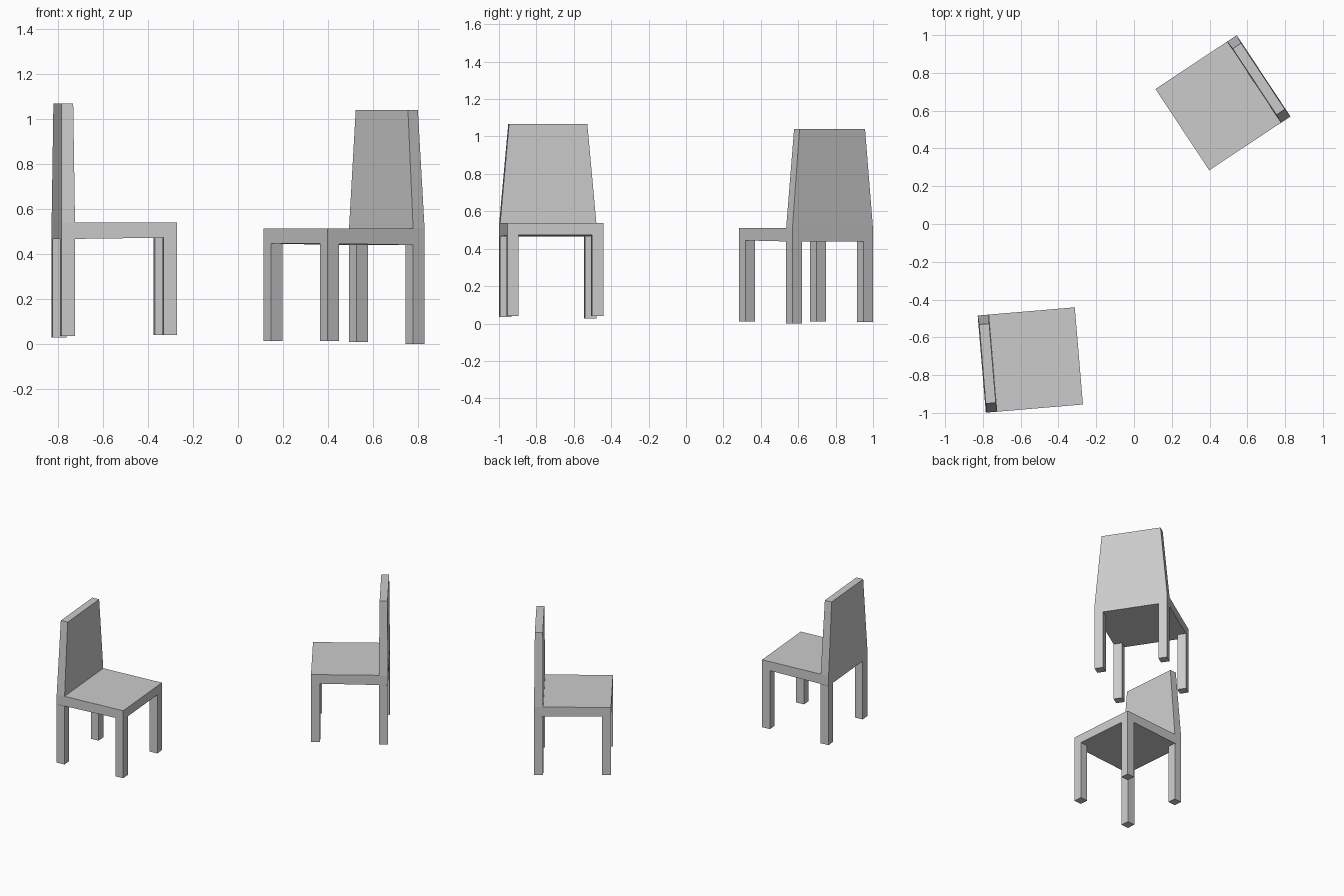
import bpy
import bmesh
from math import radians
from mathutils import Matrix

if "Cube" in bpy.data.objects:
    bpy.data.objects.remove(bpy.data.objects["Cube"])

HALF, LEG = 0.258, 0.061        # half seat size, leg / backrest thickness
TOP, BACK_TOP, TAPER = 0.511, 1.039, 0.048
UNDER_BACK, UNDER_FRONT = 0.438, 0.445


def block(name, lower, upper, matrix):
    """Six-sided solid from two matching corner loops (anticlockwise)."""
    bm = bmesh.new()
    a = [bm.verts.new(p) for p in lower]
    b = [bm.verts.new(p) for p in upper]
    bm.faces.new(a[::-1])
    bm.faces.new(b)
    for i in range(4):
        j = (i + 1) % 4
        bm.faces.new((a[i], a[j], b[j], b[i]))
    bmesh.ops.transform(bm, matrix=matrix, verts=bm.verts)
    mesh = bpy.data.meshes.new(name)
    bm.to_mesh(mesh)
    bm.free()
    bpy.context.collection.objects.link(bpy.data.objects.new(name, mesh))


def loop(x0, x1, y0, y1, z0, z1):
    """Rectangle whose height is z0 at x0 and z1 at x1."""
    return [(x0, y0, z0), (x1, y0, z1), (x1, y1, z1), (x0, y1, z0)]


def chair(label, x, y, z, angle):
    m = Matrix.Translation((x, y, z)) @ Matrix.Rotation(radians(angle), 4, 'Z')
    h = HALF

    # Seat, with a slightly deeper rear edge
    block(label + "_seat", loop(-h, h, -h, h, UNDER_BACK, UNDER_FRONT),
          loop(-h, h, -h, h, TOP, TOP), m)

    # Backrest, tapering towards the top
    t = h - TAPER
    block(label + "_backrest", loop(-h, -h + LEG, -h, h, TOP, TOP),
          loop(-h + 0.004, -h + LEG - 0.004, -t, t, BACK_TOP, BACK_TOP), m)

    # Legs, of slightly uneven length
    legs = [("back_right", -1, -1, 0.007), ("back_left", -1, 1, 0.0),
            ("front_right", 1, -1, 0.012), ("front_left", 1, 1, 0.012)]
    for name, sx, sy, foot in legs:
        xs = sorted((sx * h, sx * (h - LEG)))
        ys = sorted((sy * h, sy * (h - LEG)))
        top = UNDER_BACK if sx < 0 else UNDER_FRONT
        block(f"{label}_{name}_leg", loop(*xs, *ys, foot, foot),
              loop(*xs, *ys, top, top), m)


chair("near_chair", -0.549, -0.720, 0.027, 4.8)
chair("far_chair", 0.471, 0.642, 0.0, 213.5)
